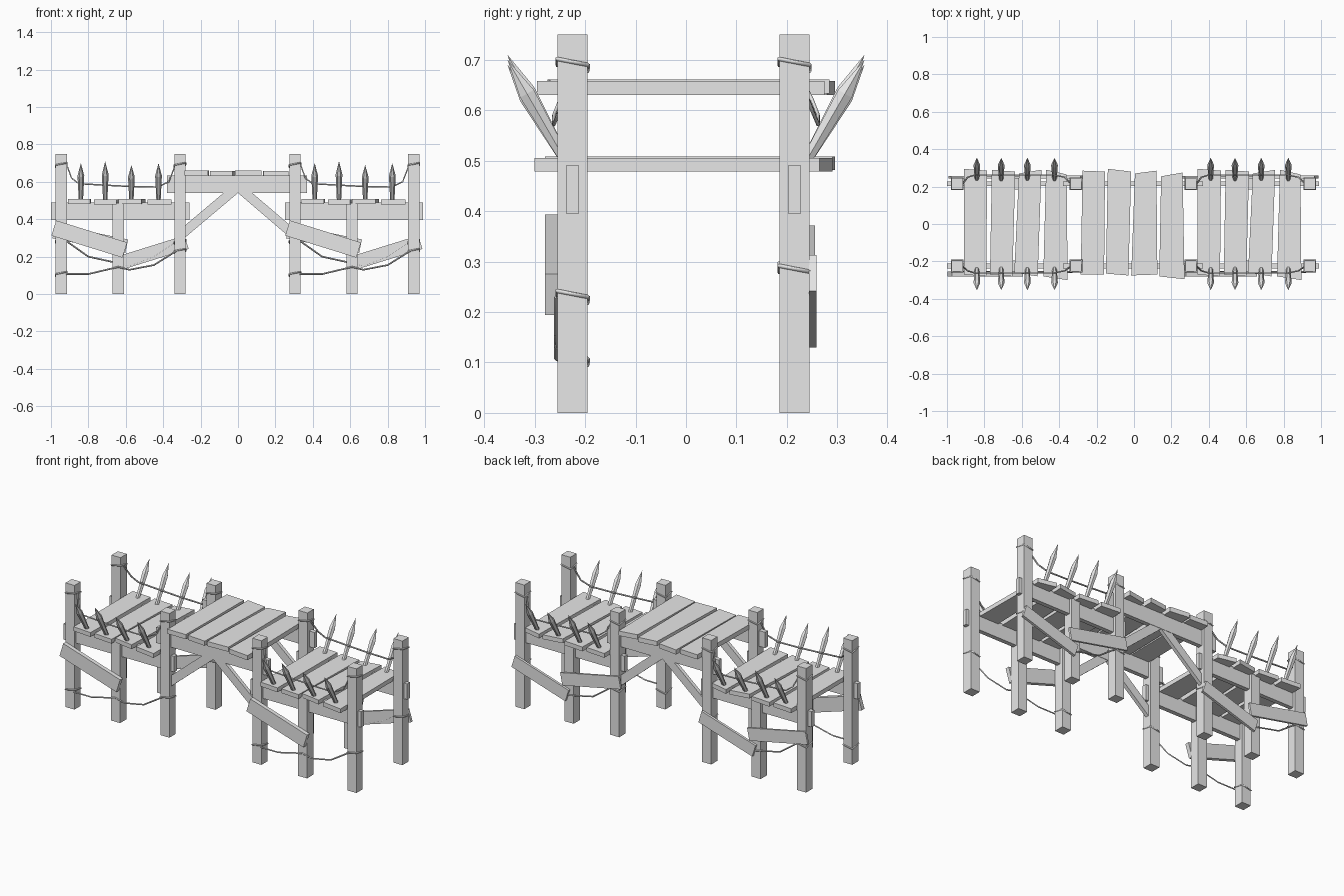
import bpy
import bmesh
from math import cos, sin, pi
from mathutils import Vector

cube = bpy.data.objects.get("Cube")
if cube:
    bpy.data.objects.remove(cube, do_unlink=True)

# Single weathered grey for the whole walkway
GREY = (0.8, 0.8, 0.8, 1.0)
wood = bpy.data.materials.new("plain_grey")
wood.use_nodes = True
wood.diffuse_color = GREY
wood.node_tree.nodes["Principled BSDF"].inputs["Base Color"].default_value = GREY

ROWS = {"front": (-0.225, -1), "back": (0.215, 1)}
SECTIONS = {"right": 0.0, "left": 1.25}


def link(name, data):
    data.materials.append(wood)
    obj = bpy.data.objects.new(name, data)
    bpy.context.collection.objects.link(obj)
    return obj


def prism(name, outline, sweep):
    """Solid made by sweeping a flat outline along a vector."""
    bm = bmesh.new()
    face = bm.faces.new([bm.verts.new(p) for p in outline])
    grown = bmesh.ops.extrude_face_region(bm, geom=[face])["geom"]
    moved = [v for v in grown if isinstance(v, bmesh.types.BMVert)]
    bmesh.ops.translate(bm, verts=moved, vec=sweep)
    bmesh.ops.recalc_face_normals(bm, faces=bm.faces)
    mesh = bpy.data.meshes.new(name)
    bm.to_mesh(mesh)
    bm.free()
    return link(name, mesh)


def box(name, x0, x1, y0, y1, z0, z1):
    base = [(x0, y0, z0), (x1, y0, z0), (x1, y1, z0), (x0, y1, z0)]
    return prism(name, base, (0, 0, z1 - z0))


def slat(name, start, end, width, y0, y1):
    """Plank between two x-z points, standing on edge."""
    a, b = Vector((start[0], y0, start[1])), Vector((end[0], y0, end[1]))
    side = (b - a).cross(Vector((0, 1, 0))).normalized() * width / 2
    return prism(name, [a - side, b - side, b + side, a + side], (0, y1 - y0, 0))


def deck(name, boards, dx, z0, z1):
    """Row of uneven boards: x and y of the back corners, then the front."""
    for i, (bx0, bx1, by0, by1, fx0, fx1, fy0, fy1) in enumerate(boards):
        lift = 0.003 * (i % 2)
        outline = [(fx0 + dx, fy0, z0 - lift), (fx1 + dx, fy1, z0 - lift),
                   (bx1 + dx, by1, z0 - lift), (bx0 + dx, by0, z0 - lift)]
        prism(f"{name}_{i + 1}", outline, (0, 0, z1 - z0))


def stake(name, x, side, top):
    """Six-sided sharpened stake leaning outward."""
    foot, tip = Vector((x, side * 0.233, 0.49)), Vector((x, side * 0.354, top))
    axis = tip - foot
    out = axis.cross(Vector((1, 0, 0))).normalized()
    bm = bmesh.new()
    rings = []
    for t, r in ((0, 0.011), (0.68, 0.018)):
        rings.append([bm.verts.new(foot + axis * t + Vector((r * cos(k * pi / 3), 0, 0))
                                   + out * r * sin(k * pi / 3)) for k in range(6)])
    point = bm.verts.new(tip)
    bm.faces.new(rings[0])
    for k in range(6):
        n = (k + 1) % 6
        bm.faces.new([rings[0][k], rings[0][n], rings[1][n], rings[1][k]])
        bm.faces.new([rings[1][k], rings[1][n], point])
    bmesh.ops.recalc_face_normals(bm, faces=bm.faces)
    mesh = bpy.data.meshes.new(name)
    bm.to_mesh(mesh)
    bm.free()
    link(name, mesh)


def rope(name, points, closed=False):
    curve = bpy.data.curves.new(name, "CURVE")
    curve.dimensions = "3D"
    curve.bevel_depth = 0.0045
    curve.bevel_resolution = 0
    curve.use_fill_caps = True
    line = curve.splines.new("POLY")
    line.points.add(len(points) - 1)
    for p, co in zip(line.points, points):
        p.co = (*co, 1)
    line.use_cyclic_u = closed
    link(name, curve)


def lashing(name, x, y, z):
    r = 0.031
    rope(name, [(x - r, y - r, z), (x + r, y - r, z + 0.012),
                (x + r, y + r, z), (x - r, y + r, z - 0.012)], True)


LOW_BOARDS = [
    (-0.91, -0.785, 0.295, 0.285, -0.91, -0.79, -0.27, -0.28),
    (-0.76, -0.635, 0.29, 0.28, -0.77, -0.65, -0.27, -0.28),
    (-0.615, -0.495, 0.27, 0.29, -0.64, -0.515, -0.26, -0.28),
    (-0.47, -0.36, 0.29, 0.265, -0.485, -0.355, -0.28, -0.30),
]
HIGH_BOARDS = [
    (-0.275, -0.155, 0.285, 0.28, -0.285, -0.16, -0.27, -0.27),
    (-0.14, -0.015, 0.295, 0.28, -0.15, -0.03, -0.265, -0.275),
    (0.005, 0.12, 0.27, 0.285, -0.015, 0.125, -0.275, -0.27),
    (0.145, 0.26, 0.255, 0.275, 0.135, 0.27, -0.28, -0.295),
]
STAKES = [(-0.84, 0.70), (-0.71, 0.71), (-0.57, 0.69), (-0.425, 0.70)]
POST_HALF = 0.03

for section, dx in SECTIONS.items():
    # Low deck boards
    deck(f"{section}_deck_board", LOW_BOARDS, dx, 0.482, 0.508)
    for row, (y, side) in ROWS.items():
        tag = f"{section}_{row}"
        # Posts and the beam running through them
        for part, x, top in (("outer_post", -0.945, 0.75), ("middle_post", -0.64, 0.485),
                             ("inner_post", -0.31, 0.75)):
            box(f"{tag}_{part}", x + dx - POST_HALF, x + dx + POST_HALF,
                y - POST_HALF, y + POST_HALF, 0, top)
        box(f"{tag}_beam", dx - 1.0, dx - 0.26, y - 0.013, y + 0.013, 0.395, 0.49)
        # Sharpened stakes along the edge
        for i, (x, top) in enumerate(STAKES):
            stake(f"{tag}_stake_{i + 1}", x + dx, side, top)
        # Hanging ropes and lashings
        out = y + side * 0.032
        rail = [(-0.915, y, 0.69), (-0.89, side * 0.25, 0.62), (-0.85, side * 0.262, 0.59),
                (-0.71, side * 0.262, 0.582), (-0.57, side * 0.262, 0.575),
                (-0.43, side * 0.262, 0.572), (-0.37, side * 0.25, 0.60), (-0.335, y, 0.69)]
        rope(f"{tag}_rail_rope", [(x + dx, ry, z) for x, ry, z in rail])
        if side < 0:
            sag = [(-0.92, 0.107), (-0.8, 0.107), (-0.64, 0.145), (-0.58, 0.13),
                   (-0.45, 0.155), (-0.33, 0.23)]
        else:
            sag = [(-0.92, 0.285), (-0.8, 0.2), (-0.64, 0.165), (-0.58, 0.15),
                   (-0.45, 0.2), (-0.33, 0.28)]
        rope(f"{tag}_low_rope", [(x + dx, out, z) for x, z in sag])
        for part, x, z in (("upper_outer", -0.945, 0.69), ("upper_inner", -0.31, 0.69),
                           ("lower_outer", -0.945, sag[0][1]), ("lower_inner", -0.31, sag[-1][1])):
            lashing(f"{tag}_{part}_lashing", x + dx, y, z)
    # Nailed planks across the posts
    slat(f"{section}_front_nailed_plank", (dx - 0.985, 0.353), (dx - 0.605, 0.235),
         0.085, -0.28, -0.255)
    slat(f"{section}_back_rising_plank", (dx - 0.635, 0.165), (dx - 0.275, 0.277),
         0.075, 0.244, 0.259)
    slat(f"{section}_back_falling_plank", (dx - 0.985, 0.335), (dx - 0.595, 0.255),
         0.075, 0.243, 0.256)

# Raised middle deck with beams and diagonal struts
deck("middle_deck_board", HIGH_BOARDS, 0, 0.633, 0.661)
for row, (y, side) in ROWS.items():
    box(f"middle_{row}_beam", -0.38, 0.37, y - 0.013, y + 0.013, 0.54, 0.635)
    for name, end in (("right", -0.31), ("left", 0.305)):
        slat(f"middle_{row}_{name}_strut", (end, 0.312), (0, 0.573), 0.05,
             y - 0.011, y + 0.011)
